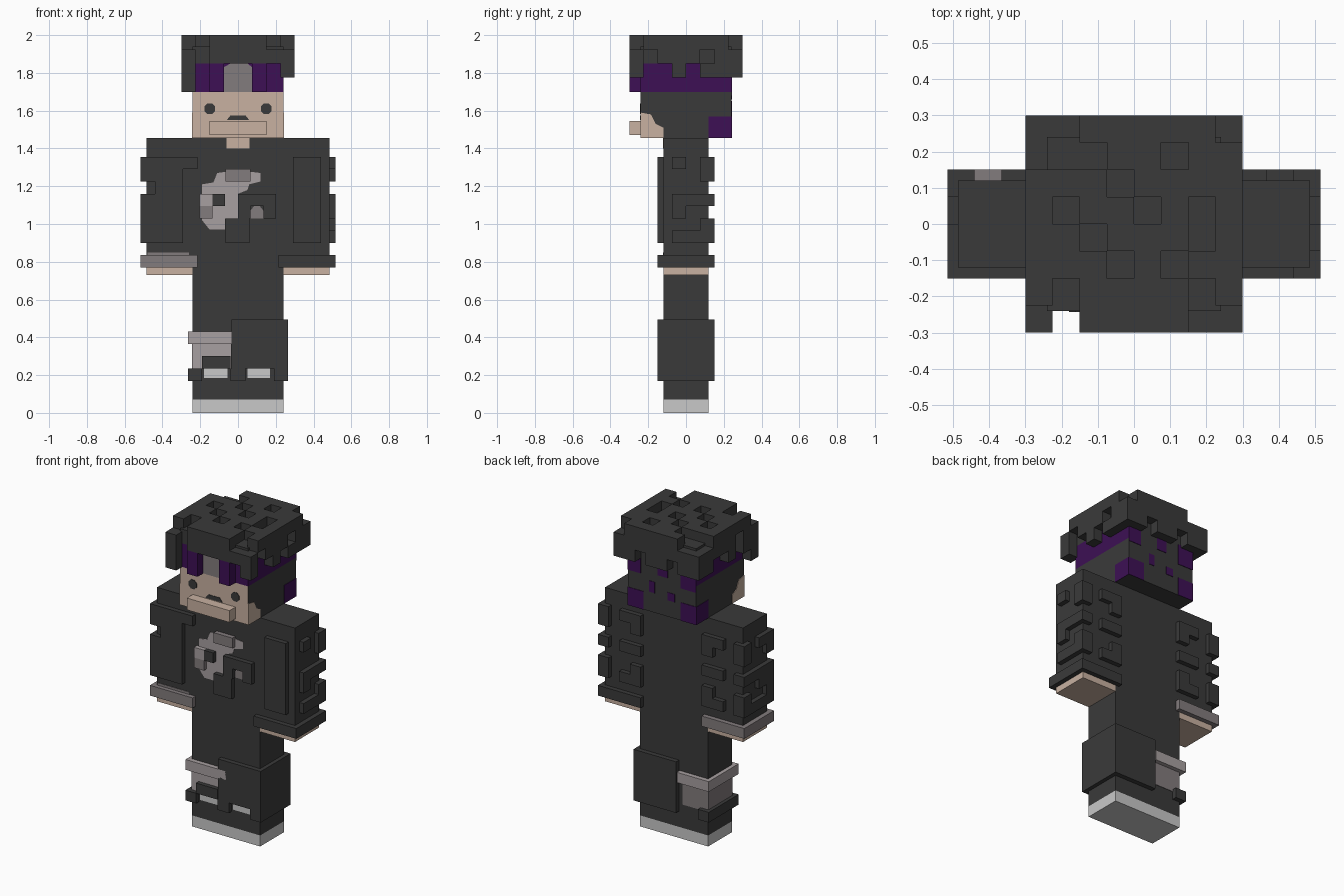
import bpy, bmesh, math

cube = bpy.data.objects.get("Cube")
if cube:
    bpy.data.objects.remove(cube, do_unlink=True)


def material(name, rgb):
    m = bpy.data.materials.new(name)
    m.use_nodes = True
    m.diffuse_color = (*rgb, 1)
    bsdf = next(n for n in m.node_tree.nodes if n.type == 'BSDF_PRINCIPLED')
    bsdf.inputs["Base Color"].default_value = (*rgb, 1)
    bsdf.inputs["Roughness"].default_value = 0.9
    return m


DARK = material("charcoal cloth", (0.042, 0.042, 0.042))
SKIN = material("skin", (0.58, 0.44, 0.355))
PURPLE = material("purple", (0.047, 0.005, 0.09))
PALE = material("pale grey", (0.39, 0.35, 0.355))
GREY = material("mid grey", (0.225, 0.20, 0.205))
WHITE = material("sole white", (0.58, 0.58, 0.58))


def finish(name, bm, mats):
    bmesh.ops.recalc_face_normals(bm, faces=bm.faces)
    me = bpy.data.meshes.new(name)
    bm.to_mesh(me)
    bm.free()
    for m in mats:
        me.materials.append(m)
    ob = bpy.data.objects.new(name, me)
    bpy.context.collection.objects.link(ob)
    return ob


def box(name, x, y, z, mat, special=None):
    """Box from ranges; special = (direction, material) recolours one side."""
    bm = bmesh.new()
    bmesh.ops.create_cube(bm, size=1)
    for v in bm.verts:
        v.co = [r[0] if c < 0 else r[1] for c, r in zip(v.co, (x, y, z))]
    bm.normal_update()
    if special:
        for f in bm.faces:
            f.material_index = int(sum(a * b for a, b in zip(f.normal, special[0])) > 0.5)
    return finish(name, bm, [mat] + ([special[1]] if special else []))


def plate(name, pts, plane, mat, axis='y', t=0.003):
    """Thin outline plate lying on a plane that faces along an axis."""
    bm = bmesh.new()
    side = math.copysign(t, plane)
    base = [bm.verts.new((a, plane, b) if axis == 'y' else (plane, a, b)) for a, b in pts]
    res = bmesh.ops.extrude_face_region(bm, geom=[bm.faces.new(base)])
    for v in res["geom"]:
        if isinstance(v, bmesh.types.BMVert):
            if axis == 'y':
                v.co.y += side
            else:
                v.co.x += side
    return finish(name, bm, [mat])


def rect(a0, a1, b0, b1):
    return [(a0, b0), (a1, b0), (a1, b1), (a0, b1)]


def voxels(name, cells, origin, size, mat):
    """One mesh of grid cells, keeping only the exposed sides."""
    cells, bm = set(cells), bmesh.new()
    for c in cells:
        for ax in range(3):
            for s in (0, 1):
                n = list(c)
                n[ax] += 2 * s - 1
                if tuple(n) in cells:
                    continue
                quad = []
                for u, w in ((0, 0), (1, 0), (1, 1), (0, 1)):
                    p = list(c)
                    p[ax] += s
                    p[(ax + 1) % 3] += u
                    p[(ax + 2) % 3] += w
                    quad.append(bm.verts.new([o + q * d for o, q, d in zip(origin, p, size)]))
                if s == 0:
                    quad.reverse()
                bm.faces.new(quad)
    bmesh.ops.remove_doubles(bm, verts=bm.verts, dist=1e-4)
    return finish(name, bm, [mat])


# Body, legs and soles
box("torso", (-.24, .24), (-.12, .12), (.73, 1.455), DARK)
box("legs", (-.24, .24), (-.12, .12), (.07, .73), DARK)
box("soles", (-.24, .24), (-.12, .12), (0, .07), WHITE)
plate("neck_opening", rect(-.06, .06, 1.40, 1.455), -.12, SKIN)

# Head and face
box("head", (-.24, .24), (-.24, .24), (1.455, 1.70), DARK, ((0, -1, 0), SKIN))
box("headband", (-.24, .24), (-.24, .24), (1.70, 1.85), PURPLE, ((0, 1, 0), DARK))
box("head_top", (-.24, .24), (-.24, .24), (1.85, 1.94), DARK)
plate("forehead_patch", [(-.075, 1.70), (.075, 1.70), (.075, 1.83), (.05, 1.85), (-.04, 1.85),
                         (-.075, 1.83)], -.24, GREY)
for s, side in ((-1, "right"), (1, "left")):
    plate(side + "_eye", [(s * .15 + .031 * math.cos(math.pi * (k + .5) / 4),
                           1.61 + .031 * math.sin(math.pi * (k + .5) / 4)) for k in range(8)], -.24, DARK)
    plate(side + "_cheek", [(-.24, 1.455), (-.12, 1.455), (-.12, 1.51), (-.16, 1.53),
                            (-.185, 1.58), (-.24, 1.59)], s * .24, SKIN, 'x')
    plate(side + "_hair_patch", rect(.12, .24, 1.455, 1.57), s * .24, PURPLE, 'x')
    plate(side + "_nape_patch", rect(s * .13, s * .24, 1.455, 1.57), .24, PURPLE)
plate("mouth", [(-.06, 1.55), (.06, 1.55), (.04, 1.575), (-.04, 1.575)], -.24, DARK)
box("chin_block", (-.15, .15), (-.30, -.24), (1.47, 1.545), SKIN)
for k, (x0, x1, z0, z1) in enumerate(((.15, .24, 1.68, 1.78), (.05, .09, 1.58, 1.65), (-.04, .03, 1.70, 1.80),
                                      (-.09, -.04, 1.56, 1.61), (-.24, -.13, 1.66, 1.79))):
    plate(f"back_hair_streak_{k}", rect(x0, x1, z0, z1), .24, PURPLE)

# Blocky cap: top map from back to front, then the side rows by height level
top = ["00111110", "00011011", "11101111", "10110101", "11011101", "11101011", "10111101", "00111100"]
cap = {(i, 7 - r, 3) for r, row in enumerate(top) for i, c in enumerate(row) if c == "1"}
sides = {
    "front": {2: "10111111", 1: "10000001", 0: "10000000"},
    "back": {2: "11111111", 1: "11011011"},
    "left": {2: "10111011", 1: "10010111"},
    "right": {2: "11011111", 1: "11010011", 0: "10000000"},
}
for side, rows in sides.items():
    for k, row in rows.items():
        for n, c in enumerate(row):
            if c == "1":
                cap.add({"front": (n, 0, k), "back": (n, 7, k), "left": (7, n, k), "right": (0, n, k)}[side])
voxels("cap", cap, (-.3, -.3, 1.7), (.075, .075, .075), DARK)
for x in (-.15, .075):
    box("purple_fringe", (x, x + .075), (-.30, -.24), (1.70, 1.85), PURPLE)

# Arms: bare hand, sleeve, raised sleeve blocks and cuff
STEP = (.075, .075, .065)
ring = [(i, j) for i in range(4) for j in range(4) if i in (0, 3) or j in (0, 3)]
for s, side in ((-1, "right"), (1, "left")):
    x = (min(s * .24, s * .485), max(s * .24, s * .485))
    box(side + "_hand", x, (-.12, .12), (.73, .78), SKIN)
    box(side + "_sleeve", x, (-.12, .12), (.78, 1.455), DARK)
    size = (s * STEP[0], STEP[1], STEP[2])
    origin = (s * .215, -.15, .77)
    voxels(side + "_cuff", [(i, j, 0) for i, j in ring], origin, size, GREY if s < 0 else DARK)
    blocks = set()
    if s > 0:
        blocks |= {(i, 0, k) for i in (1, 2) for k in range(2, 9)}
    else:
        blocks |= {(i, 0, k) for i in (1, 2, 3) for k in range(2, 9)} | {(0, 0, 8)}
        blocks.discard((3, 0, 6))
    # outer side: paired short bars
    blocks |= {(3, 1, k) for k in (2, 4, 5, 8)} | {(3, 2, k) for k in (2, 5)}
    blocks |= {(3, 3, k) for k in (2, 3, 5, 7, 8)}
    # back: three hooked blocks
    blocks |= {(0, 3, k) for k in (2, 3, 5, 7, 8)} | {(1, 3, k) for k in (2, 5, 8)}
    voxels(side + "_sleeve_blocks", blocks, origin, size, DARK)
plate("right_cuff_wear", rect(-.48, -.26, .835, .85), -.12, GREY)

# Chest emblem: flat patch with raised blocks
plate("chest_patch", [(-.19, 1.02), (-.15, .97), (-.07, .97), (-.07, 1.03), (0, 1.03), (0, 1.16), (.05, 1.18),
                      (.06, 1.21), (.12, 1.225), (.12, 1.27), (0, 1.285), (-.11, 1.27), (-.13, 1.22),
                      (-.19, 1.21)], -.12, PALE)
plate("chest_spot", [(.065, 1.03), (.135, 1.03), (.135, 1.07), (.115, 1.095), (.085, 1.095), (.065, 1.07)], -.12, GREY)
for name, x0, x1, z0, z1, mat in (
        ("emblem_top", -.066, .066, 1.225, 1.29, GREY), ("emblem_side", -.205, -.135, 1.095, 1.16, PALE),
        ("emblem_low", -.205, -.135, 1.03, 1.095, GREY), ("emblem_eye", -.135, -.07, 1.095, 1.16, DARK),
        ("emblem_base", -.066, .06, .90, 1.03, DARK), ("emblem_arm", 0, .2, 1.095, 1.16, DARK),
        ("emblem_arm_end", .135, .2, 1.03, 1.095, DARK), ("emblem_arm_root", 0, .066, 1.03, 1.095, DARK)):
    box(name, (x0, x1), (-.15, -.12), (z0, z1), mat)

# Left leg guard with an opening at the front
guard = {(i, j, k) for i, j in ring for k in range(5)} - {(1, 0, 0), (2, 0, 0)}
voxels("left_leg_guard", guard, (-.035, -.15, .17), STEP, DARK)
plate("left_shoe_patch", rect(.05, .17, .185, .235), -.12, WHITE)

# Right leg: grey wrap, raised strap and ankle blocks
org = (-.265, -.15, .17)
strap = {(i, 0, 3) for i in range(4)} | {(0, j, 3) for j in range(4)} | {(1, 3, 3), (2, 3, 3)}
voxels("right_knee_strap", strap, org, STEP, PALE)
plate("right_knee_wrap_front", rect(-.24, -.036, .235, .37), -.12, PALE)
plate("right_knee_wrap_back", rect(-.24, -.06, .22, .37), .12, GREY)
plate("right_knee_wrap_side", rect(-.12, .12, .22, .37), -.24, GREY, 'x')
ankle = {(1, 0, 1), (2, 0, 1), (3, 0, 0)} | {(0, j, 0) for j in range(4)}
voxels("right_ankle_blocks", ankle, org, STEP, DARK)
plate("right_shoe_patch", rect(-.18, -.055, .185, .235), -.12, WHITE)
